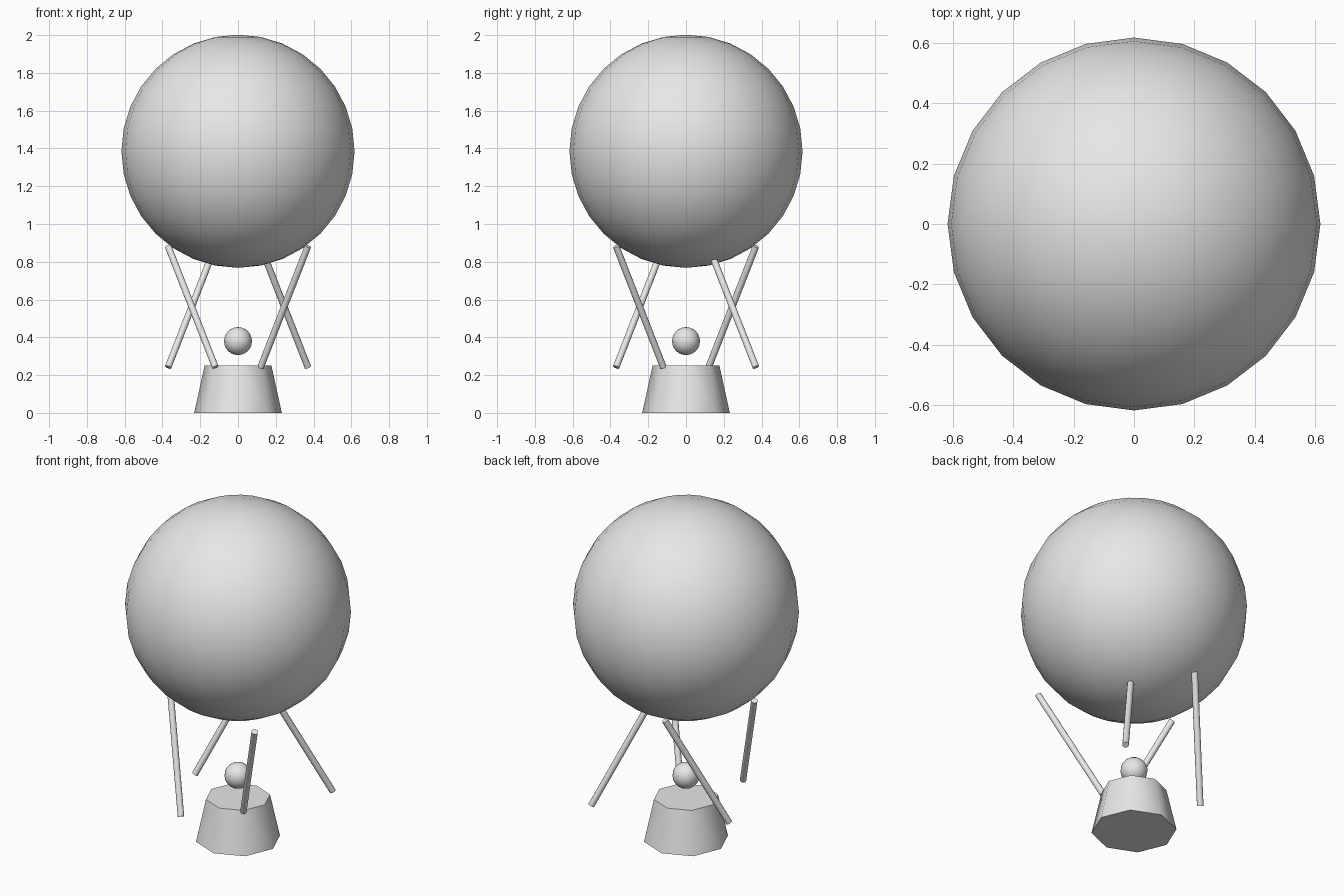
import bpy
from math import radians
from mathutils import Vector

cube = bpy.data.objects.get("Cube")
if cube:
    bpy.data.objects.remove(cube, do_unlink=True)

# Single light grey material
grey = bpy.data.materials.new("light_grey")
grey.use_nodes = True
grey.diffuse_color = (0.8, 0.8, 0.8, 1)
grey.node_tree.nodes["Principled BSDF"].inputs["Base Color"].default_value = (0.8, 0.8, 0.8, 1)


def finish(name):
    obj = bpy.context.object
    obj.name = name
    obj.data.materials.append(grey)
    bpy.ops.object.shade_smooth_by_angle(angle=radians(50))
    return obj


def ball(name, radius, z, segments, rings):
    bpy.ops.mesh.primitive_uv_sphere_add(segments=segments, ring_count=rings,
                                         radius=radius, location=(0, 0, z))
    return finish(name)


def rod(name, bottom, top, radius=0.018):
    bottom, top = Vector(bottom), Vector(top)
    axis = top - bottom
    bpy.ops.mesh.primitive_cylinder_add(vertices=12, radius=radius, depth=axis.length,
                                        location=(bottom + top) / 2)
    bpy.context.object.rotation_euler = axis.to_track_quat('Z', 'Y').to_euler()
    return finish(name)


# Balloon envelope and the small burner ball
ball("envelope", 0.617, 1.385, 24, 16)
ball("burner", 0.074, 0.38, 16, 12)

# Tapered eight-sided basket
bpy.ops.mesh.primitive_cone_add(vertices=8, radius1=0.232, radius2=0.177,
                                depth=0.25, location=(0, 0, 0.125))
finish("basket")

# Four tilted struts, one per quadrant: centre signs, then lean signs of the top
MID, LEAN = 0.245, 0.125
struts = {
    "strut_back_left": (1, 1, -1, -1),
    "strut_front_left": (1, -1, 1, -1),
    "strut_front_right": (-1, -1, -1, 1),
    "strut_back_right": (-1, 1, 1, 1),
}
for name, (cx, cy, lx, ly) in struts.items():
    rod(name,
        (cx * MID - lx * LEAN, cy * MID - ly * LEAN, 0.242),
        (cx * MID + lx * LEAN, cy * MID + ly * LEAN, 0.882))
